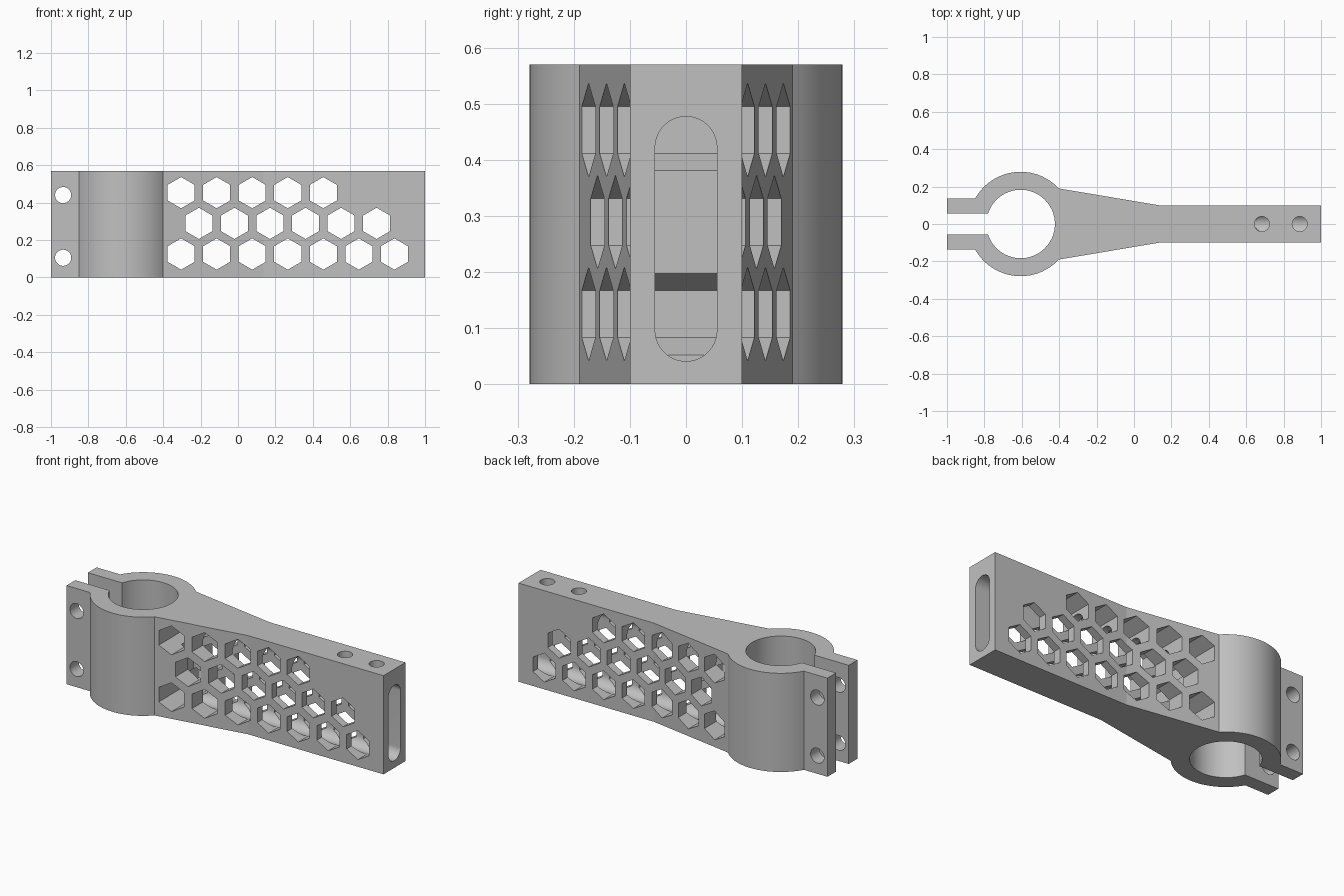
import bpy, bmesh
from math import asin, cos, pi, sin, radians
from mathutils import Vector

cube = bpy.data.objects.get("Cube")
if cube:
    bpy.data.objects.remove(cube, do_unlink=True)

HEIGHT = 0.57
RING_X, RING_R, BORE_R = -0.606, 0.279, 0.183
ARM_ROOT, ARM_TIP, TAPER_END = 0.19, 0.10, 0.135
EAR_OUT, EAR_IN = 0.137, 0.057


def arc(cx, cy, r, start, end, steps):
    return [(cx + r * cos(start + (end - start) * i / steps),
             cy + r * sin(start + (end - start) * i / steps))
            for i in range(steps + 1)]


def prisms(name, outlines, place, sweep):
    """Extrude 2D outlines, placed in space by place(u, v), along sweep."""
    bm = bmesh.new()
    for outline in outlines:
        face = bm.faces.new([bm.verts.new(place(u, v)) for u, v in outline])
        ext = bmesh.ops.extrude_face_region(bm, geom=[face], use_keep_orig=True)
        verts = [g for g in ext["geom"] if isinstance(g, bmesh.types.BMVert)]
        bmesh.ops.translate(bm, verts=verts, vec=Vector(sweep))
    bmesh.ops.recalc_face_normals(bm, faces=bm.faces)
    mesh = bpy.data.meshes.new(name)
    bm.to_mesh(mesh)
    bm.free()
    obj = bpy.data.objects.new(name, mesh)
    bpy.context.collection.objects.link(obj)
    return obj


# Body outline: arm, split clamp ring and two ears in one profile
root = asin(ARM_ROOT / RING_R)
ear = pi - asin(EAR_OUT / RING_R)
gap = pi - asin(EAR_IN / BORE_R)
upper = [(1, ARM_TIP), (TAPER_END, ARM_TIP)]
upper += arc(RING_X, 0, RING_R, root, ear, 24)
upper += [(-1, EAR_OUT), (-1, EAR_IN)]
upper += arc(RING_X, 0, BORE_R, gap, 0, 32)
lower = [(x, -y) for x, y in reversed(upper[:-1])]
body = prisms("clamp_arm", [upper + lower],
              lambda u, v: (u, v, 0), (0, 0, HEIGHT))

# Honeycomb windows: rows of (first x, z, count)
rows = [(-0.304, 0.125, 7), (-0.209, 0.289, 6), (-0.304, 0.453, 5)]
hexes = [arc(x0 + 0.19 * i, z, 0.0835, pi / 6, pi / 6 + 5 * pi / 3, 5)
         for x0, z, n in rows for i in range(n)]
# Bolt holes through both ears
bolts = [arc(-0.935, z, 0.043, 0, 2 * pi, 64)[:-1] for z in (0.105, 0.44)]
side_cut = prisms("side_cutter", hexes + bolts,
                  lambda u, v: (u, -0.5, v), (0, 1, 0))

# Long rounded slot running into the arm from its end
slot = arc(0, 0.422, 0.055, 0, pi, 32) + arc(0, 0.096, 0.055, pi, 2 * pi, 32)
slot_cut = prisms("slot_cutter", [slot],
                  lambda u, v: (-0.323, u, v), (1.5, 0, 0))

# Two holes from the top down into the slot
pins = [arc(x, 0, 0.04, 0, 2 * pi, 64)[:-1] for x in (0.684, 0.886)]
top_cut = prisms("top_cutter", pins, lambda u, v: (u, v, 0.3), (0, 0, 0.5))

bpy.ops.object.select_all(action='DESELECT')
bpy.context.view_layer.objects.active = body
body.select_set(True)
for cutter in (slot_cut, side_cut, top_cut):
    mod = body.modifiers.new(cutter.name, 'BOOLEAN')
    mod.operation, mod.solver, mod.object = 'DIFFERENCE', 'EXACT', cutter
    bpy.ops.object.modifier_apply(modifier=mod.name)
    bpy.data.objects.remove(cutter, do_unlink=True)

# Plain grey finish, smooth on round walls only
grey = bpy.data.materials.new("plain_grey")
grey.use_nodes = True
color = (0.53, 0.53, 0.53, 1)
grey.diffuse_color = color
grey.node_tree.nodes["Principled BSDF"].inputs["Base Color"].default_value = color
body.data.materials.clear()
body.data.materials.append(grey)
bpy.ops.object.shade_smooth_by_angle(angle=radians(8))
